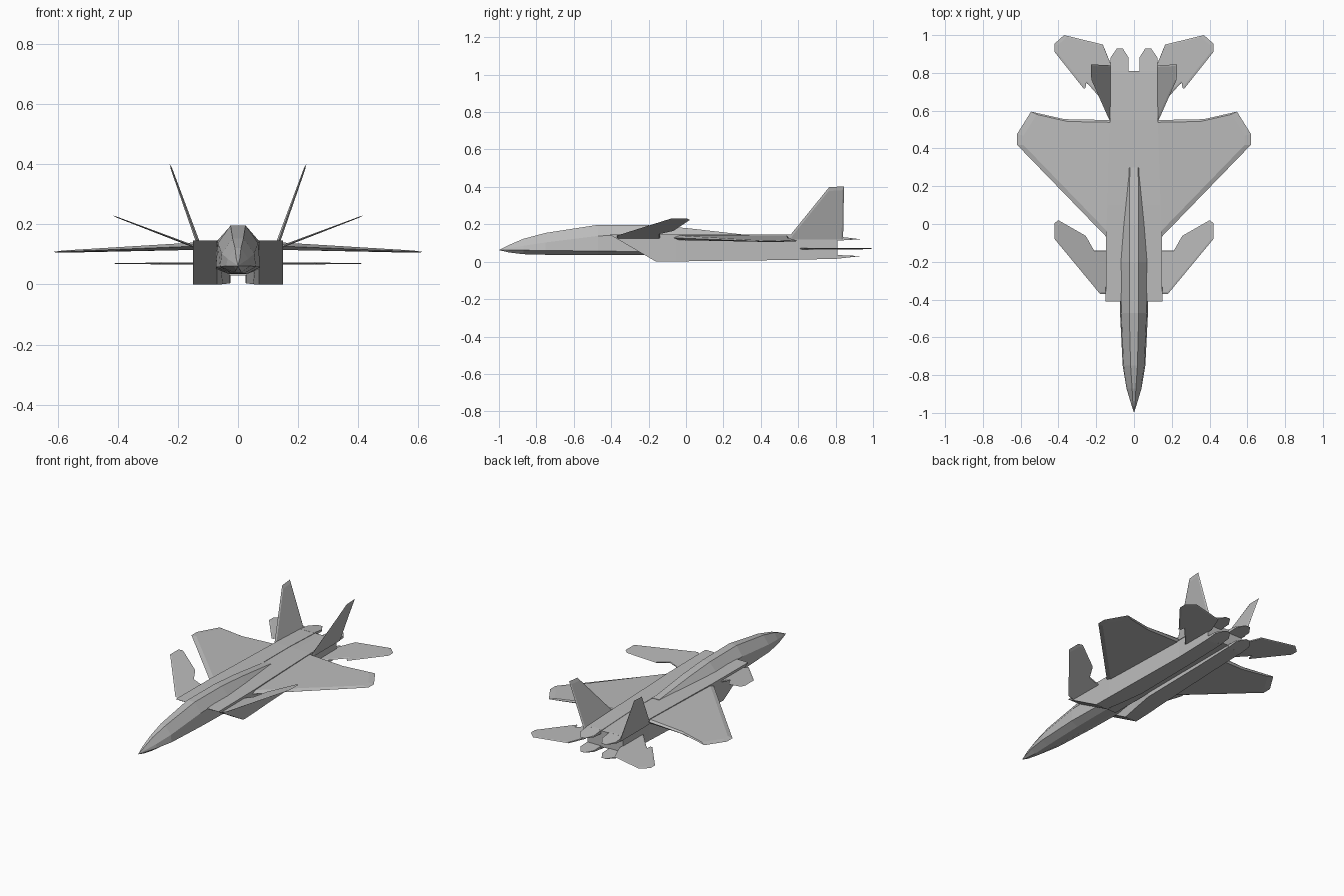
import bpy, bmesh
from mathutils import Vector

if "Cube" in bpy.data.objects:
    bpy.data.objects.remove(bpy.data.objects["Cube"])

grey = bpy.data.materials.new("airframe grey")
grey.diffuse_color = (0.5, 0.5, 0.5, 1)
grey.use_nodes = True
grey.node_tree.nodes["Principled BSDF"].inputs["Base Color"].default_value = grey.diffuse_color


def make(name, verts, faces, mirror=True):
    bm = bmesh.new()
    vs = [bm.verts.new(v) for v in verts]
    for f in faces:
        bm.faces.new([vs[i] for i in f])
    bmesh.ops.remove_doubles(bm, verts=bm.verts, dist=1e-5)
    bmesh.ops.recalc_face_normals(bm, faces=bm.faces)
    mesh = bpy.data.meshes.new(name)
    bm.to_mesh(mesh)
    bm.free()
    mesh.materials.append(grey)
    ob = bpy.data.objects.new(name, mesh)
    bpy.context.collection.objects.link(ob)
    if mirror:
        ob.modifiers.new("Mirror", 'MIRROR').use_mirror_merge = False
    return ob


def loft(name, rings, mirror=True):
    """Skin a list of equal-length closed sections and cap both ends."""
    n = len(rings[0])
    faces = [tuple(range(n)), tuple(range((len(rings) - 1) * n, len(rings) * n))]
    for r in range(len(rings) - 1):
        for i in range(n):
            j = (i + 1) % n
            faces.append((r * n + i, r * n + j, (r + 1) * n + j, (r + 1) * n + i))
    return make(name, [v for ring in rings for v in ring], faces, mirror)


def surface(name, outline, origin, direction, t_root, t_tip, centre_y, inset):
    """Thin lens-edged flying surface; outline is (span, y)."""
    d = Vector((direction[0], 0, direction[1]))
    normal = Vector((-d.z, 0, d.x)).normalized()
    o = Vector((origin[0], 0, origin[1]))
    span = max(u for u, y in outline)

    def point(u, y, side):
        t = t_root + (t_tip - t_root) * u / span
        return o + d * u + Vector((0, y, 0)) + normal * (side * t / 2)

    inner = [(u * inset, centre_y + (y - centre_y) * inset) for u, y in outline]
    loft(name, [[point(u, y, -1) for u, y in inner],
                [point(u, y, 0) for u, y in outline],
                [point(u, y, 1) for u, y in inner]])


# Fuselage: y, then half width and height of spine, shoulder, chine, belly
stations = [
    (-0.95, .006, .088, .014, .072, .016, .062, .006, .050),
    (-0.87, .010, .122, .034, .085, .040, .062, .012, .040),
    (-0.75, .018, .154, .054, .103, .060, .059, .020, .037),
    (-0.47, .025, .197, .067, .138, .074, .058, .030, .035),
    (-0.20, .025, .195, .070, .145, .074, .052, .030, .035),
    (0.00, .025, .180, .055, .144, .050, .060, .030, .036),
    (0.30, .022, .146, .026, .142, .026, .080, .020, .040),
]
rings = [[(0, -1, .062)] * 8]
for s in stations:
    half = [(s[i], s[0], s[i + 1]) for i in (1, 3, 5, 7)]
    rings.append(half + [(-x, y, z) for x, y, z in reversed(half)])
nose = 0.001
rings[0] = [(x * nose, -1, .062 + (z - .062) * nose) for x, y, z in rings[1]]
loft("fuselage", rings, False)

# Centre deck between the engines
loft("centre_deck", [[(-.03, y, .03), (.03, y, .03), (.03, y, zt), (-.03, y, zt)]
                     for y, zt in ((-.2, .144), (.55, .143), (.81, .132))], False)

# Engine ducts with raked intakes: inner x, outer x, top y, bottom y, bottom z, top z
ducts = [(.070, .150, -.41, -.16, .000, .146), (.050, .147, -.05, -.05, .001, .146),
         (.026, .141, .10, .10, .004, .146), (.025, .126, .55, .55, .009, .145),
         (.025, .125, .81, .81, .016, .135)]
loft("engine_duct", [[(a, yb, zb), (b, yb, zb), (b, yt, zt), (a, yt, zt)]
                     for a, b, yt, yb, zb, zt in ducts])

# Pointed nozzle flaps, upper and lower
flap = [(.028, .80), (.028, .88), (.060, .93), (.090, .93), (.125, .88), (.125, .80)]
for name, z_out, z_in, z_tip in (("upper_nozzle_flap", .136, .112, .120),
                                 ("lower_nozzle_flap", .015, .036, .030)):
    def flap_ring(z0):
        return [(x, y, z0 + (z_tip - z0) * (y - .80) / .135) for x, y in flap]
    loft(name, [flap_ring(z_out), flap_ring(z_in)])

# Main wings
surface("wing", [(0, -.10), (.025, -.08), (.51, .42), (.51, .475), (.435, .595),
                 (.26, .555), (0, .55)],
        (.11, .129), (1, -.041), .026, .006, .38, .93)

# Upswept foreplanes
surface("canard", [(0, -.37), (.035, -.37), (.275, -.08), (.275, .005), (.255, .02),
                   (.115, -.06), (.07, -.14), (0, -.14)],
        (.145, .126), (1, .38), .008, .003, -.2, .94)

# Horizontal tails with a notched leading edge
surface("tailplane", [(0, .60), (.105, .72), (.14, .755), (.145, .715), (.30, .91),
                      (.30, .955), (.25, 1.0), (.045, .95), (0, .84)],
        (.12, .07), (1, 0), .008, .003, .82, .94)

# Canted vertical fins
surface("vertical_fin", [(0, .545), (.025, .56), (.278, .765), (.283, .845), (0, .84)],
        (.126, .12), (.36, 1), .013, .005, .72, .93)
